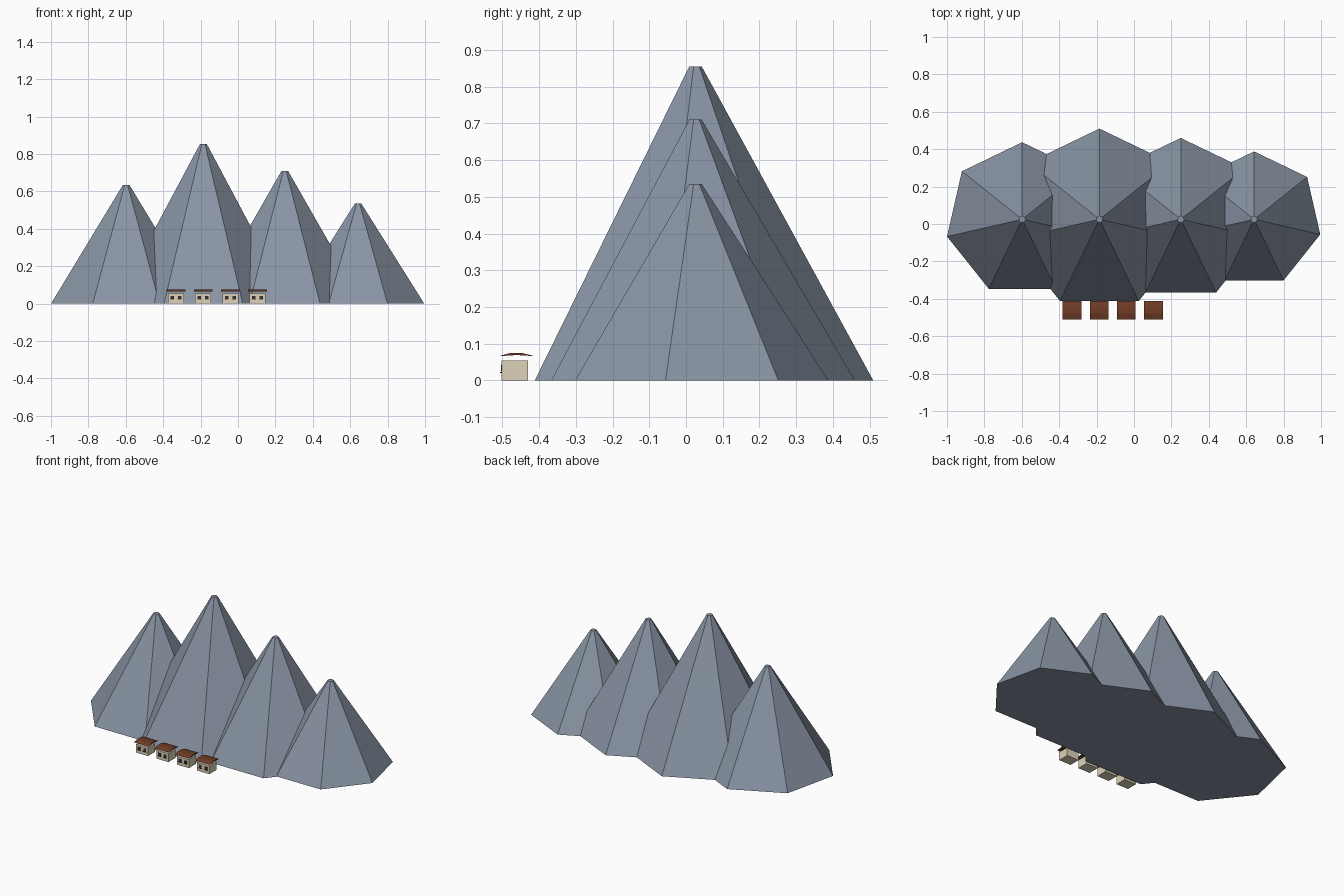
import bpy
import bmesh
import math

old = bpy.data.objects.get("Cube")
if old:
    bpy.data.objects.remove(old, do_unlink=True)


def material(name, rgb):
    mat = bpy.data.materials.new(name)
    mat.use_nodes = True
    colour = (*rgb, 1)
    mat.diffuse_color = colour
    bsdf = mat.node_tree.nodes["Principled BSDF"]
    bsdf.inputs["Base Color"].default_value = colour
    bsdf.inputs["Roughness"].default_value = 0.9
    return mat


ROCK = material("slate rock", (0.25, 0.295, 0.37))
PLASTER = material("cream plaster", (0.72, 0.65, 0.48))
ROOF = material("brown roof", (0.16, 0.045, 0.018))
DARK = material("dark window", (0.03, 0.03, 0.035))


def finish(name, bm, mat, location):
    bmesh.ops.recalc_face_normals(bm, faces=bm.faces)
    mesh = bpy.data.meshes.new(name)
    bm.to_mesh(mesh)
    bm.free()
    mesh.materials.append(mat)
    obj = bpy.data.objects.new(name, mesh)
    obj.location = location
    bpy.context.collection.objects.link(obj)
    return obj


def box(name, size, location, mat):
    bm = bmesh.new()
    bmesh.ops.create_cube(bm, size=1)
    bmesh.ops.scale(bm, vec=size, verts=bm.verts)
    return finish(name, bm, mat, location)


def mountain(name, x, radius, height):
    """Seven-sided truncated cone with one corner towards the back."""
    bm = bmesh.new()
    rings = []
    for r, z in ((radius, 0), (0.018, height)):
        angles = [math.pi / 2 + math.tau * i / 7 for i in range(7)]
        rings.append([bm.verts.new((r * math.cos(a), r * math.sin(a), z)) for a in angles])
    low, high = rings
    for i in range(7):
        j = (i + 1) % 7
        bm.faces.new((low[i], low[j], high[j], high[i]))
    bm.faces.new(low)
    bm.faces.new(high)
    return finish(name, bm, ROCK, (x, 0.025, 0))


def roof(name, x, y):
    """Thin, shallow bent sheet that overhangs the walls."""
    profile = [(-0.049, 0.066), (-0.018, 0.0745), (0.014, 0.0745),
               (0.049, 0.066), (0, 0.069)]
    bm = bmesh.new()
    face = bm.faces.new([bm.verts.new((-0.05, py, pz)) for py, pz in profile])
    result = bmesh.ops.extrude_face_region(bm, geom=[face])
    moved = [g for g in result["geom"] if isinstance(g, bmesh.types.BMVert)]
    bmesh.ops.translate(bm, vec=(0.1, 0, 0), verts=moved)
    return finish(name, bm, ROOF, (x, y, 0))


# Mountain range
mountain("right_mountain", -0.598, 0.412, 0.635)
mountain("tall_mountain", -0.185, 0.485, 0.855)
mountain("middle_mountain", 0.25, 0.435, 0.71)
mountain("left_mountain", 0.642, 0.363, 0.535)

# Row of small houses
for i in range(4):
    x = -0.332 + i * 0.1455
    box(f"house_walls_{i}", (0.086, 0.072, 0.054), (x, -0.466, 0.027), PLASTER)
    roof(f"house_roof_{i}", x, -0.461)
    for side in (-1, 1):
        wx = x + side * 0.02
        box(f"window_{i}_{side}", (0.018, 0.003, 0.018), (wx, -0.5025, 0.033), DARK)
        box(f"window_sill_{i}_{side}", (0.022, 0.005, 0.003), (wx, -0.5045, 0.022), ROOF)
